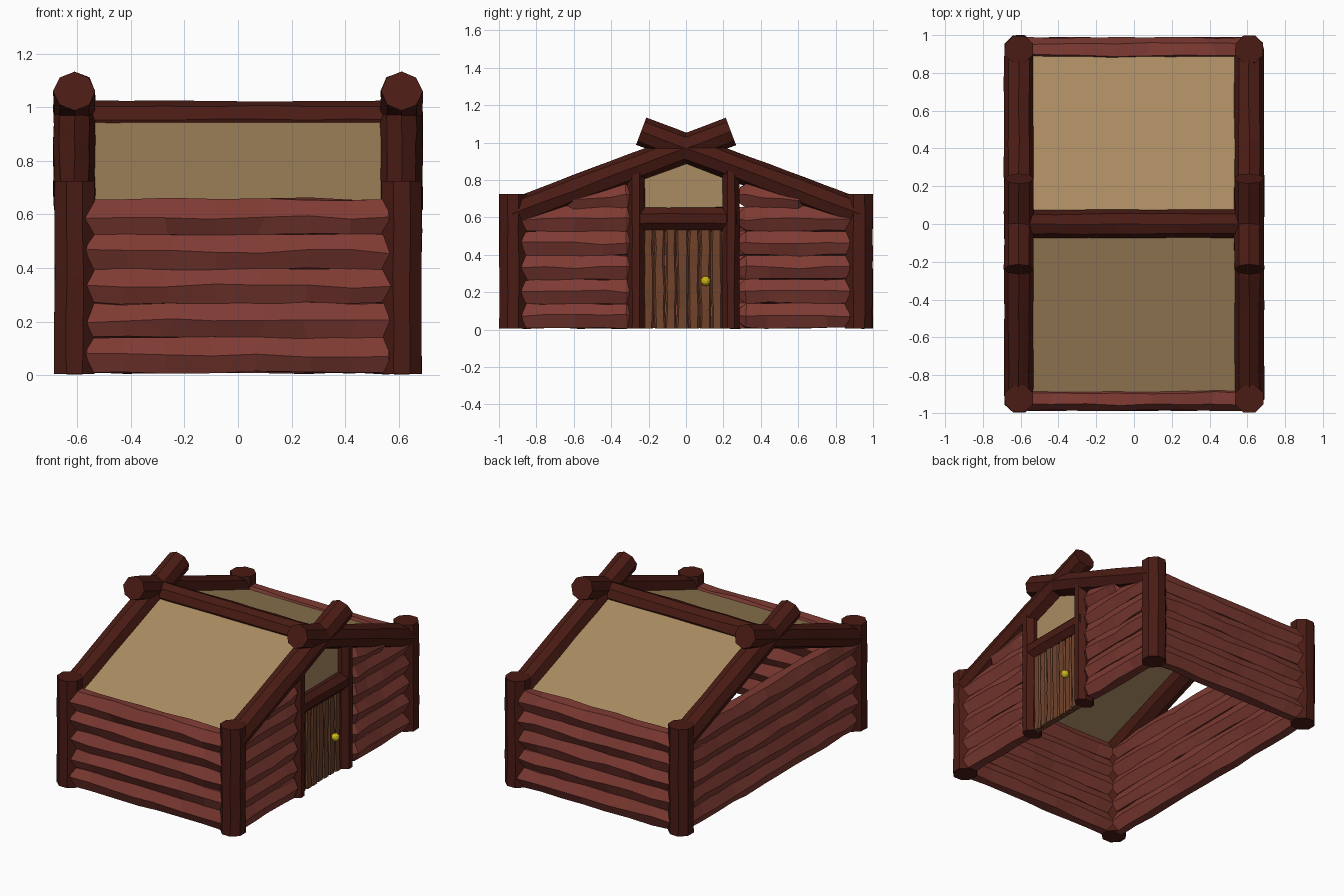
import bpy, bmesh, math, random
from mathutils import Vector

if "Cube" in bpy.data.objects:
    bpy.data.objects.remove(bpy.data.objects["Cube"])

random.seed(4)


def material(name, rgb):
    m = bpy.data.materials.new(name)
    m.diffuse_color = (*rgb, 1)
    m.use_nodes = True
    m.node_tree.nodes["Principled BSDF"].inputs["Base Color"].default_value = m.diffuse_color
    return m


LOG = material("red_log", (0.21, 0.043, 0.033))
BEAM = material("dark_beam", (0.068, 0.011, 0.007))
ROOF = material("canvas", (0.40, 0.26, 0.12))
PLANK = material("plank", (0.16, 0.056, 0.025))
BRASS = material("brass", (0.65, 0.50, 0.01))


def finish(name, bm, mat):
    bmesh.ops.recalc_face_normals(bm, faces=bm.faces[:])
    me = bpy.data.meshes.new(name)
    bm.to_mesh(me)
    bm.free()
    me.materials.append(mat)
    ob = bpy.data.objects.new(name, me)
    bpy.context.collection.objects.link(ob)
    return ob


def timber(name, a, b, rs, ru, mat, sides=8, jitter=0.05, taper=0.0, turn=0.0):
    """Rough-hewn faceted log from a to b; rs / ru are sideways and upward radii."""
    a, b = Vector(a), Vector(b)
    d = (b - a).normalized()
    side = Vector((1, 0, 0)) if abs(d.z) > 0.9 else d.cross(Vector((0, 0, 1))).normalized()
    up = side.cross(d)
    length = (b - a).length
    n = max(3, round(length / 0.17))
    stops = [i / n for i in range(n + 1)]
    if taper:
        e = 0.035 / length
        stops = [0, e] + stops[1:-1] + [1 - e, 1]
    bm = bmesh.new()
    rings = []
    for i, t in enumerate(stops):
        end = i in (0, len(stops) - 1)
        s = 1 - taper if end else 1
        ring = []
        for k in range(sides):
            ang = math.tau * k / sides + turn
            if not end:
                ang += random.uniform(-1, 1) * jitter * 1.6
            q = s * (1 + random.uniform(-jitter, jitter))
            shift = 0 if end else random.uniform(-0.02, 0.02) * min(1, length)
            if taper and i in (1, len(stops) - 2):
                shift *= 0.3
            p = a + d * (t * length + shift)
            ring.append(bm.verts.new(p + side * rs * q * math.cos(ang) + up * ru * q * math.sin(ang)))
        rings.append(ring)
    for r0, r1 in zip(rings, rings[1:]):
        for k in range(sides):
            j = (k + 1) % sides
            bm.faces.new((r0[k], r0[j], r1[j], r1[k]))
    bm.faces.new(rings[0])
    bm.faces.new(rings[-1][::-1])
    return finish(name, bm, mat)


def wall_log(name, a, b):
    return timber(name, a, b, 0.062, 0.075, LOG, sides=6, jitter=0.07, taper=0.4)


def sheet(name, pts, mat):
    bm = bmesh.new()
    bm.faces.new([bm.verts.new(p) for p in pts])
    return finish(name, bm, mat)


X, Y = 0.61, 0.925

# Log walls: front, back, plain left side, and right side split by the doorway
for i in range(5):
    z = 0.075 + i * 0.129
    for s, label in ((-1, "front"), (1, "back")):
        wall_log(f"{label}_wall_log_{i}", (-0.6, s * Y, z), (0.6, s * Y, z))
        wall_log(f"right_wall_{label}_log_{i}", (X, s * 0.285, z), (X, s * 0.91, z))
    wall_log(f"left_wall_log_{i}", (-X, -0.91, z), (-X, 0.91, z))
# Short gable logs above the right wall
for s in (-1, 1):
    wall_log("gable_log", (X, s * 0.285, 0.72), (X, s * 0.64, 0.695))

# Corner posts and crossing rafters
for sx in (-1, 1):
    for sy in (-1, 1):
        timber("corner_post", (sx * X, sy * Y, 0.005), (sx * X, sy * Y, 0.725),
               0.08, 0.078, BEAM, turn=math.pi / 8, jitter=0.03)
        timber("rafter", (sx * X, sy * 0.93, 0.62), (sx * X, -sy * 0.24, 1.06),
               0.078, 0.077, BEAM, jitter=0.03)

# Ridge beam and canvas roof panels
timber("ridge_beam", (-0.6, 0, 0.952), (0.6, 0, 0.952), 0.074, 0.072, BEAM, jitter=0.04)
for s in (-1, 1):
    sheet("roof_panel", [(-0.58, 0, 0.968), (0.58, 0, 0.968),
                         (0.58, s * 0.92, 0.628), (-0.58, s * 0.92, 0.628)], ROOF)

# Door frame and window pane above it
for y in (-0.268, 0.24):
    timber("door_post", (X, y, 0.005), (X, y, 0.86), 0.07, 0.05, BEAM,
           turn=math.pi / 8, jitter=0.03)
timber("door_lintel", (X, -0.29, 0.592), (X, 0.27, 0.592), 0.066, 0.066, BEAM,
       turn=math.pi / 8, jitter=0.03)
sheet("window_pane", [(X, -0.25, 0.6), (X, 0.23, 0.6), (X, 0.23, 0.84),
                      (X, 0, 0.93), (X, -0.25, 0.84)], ROOF)

# Door planks with wavy edges
for i in range(7):
    y = -0.202 + i * 0.061
    bm = bmesh.new()
    rings = []
    for j in range(6):
        z = 0.005 + j * 0.107
        l = y - 0.029 + random.uniform(-0.004, 0.004)
        r = y + 0.029 + random.uniform(-0.004, 0.004)
        f = X + 0.022 + random.uniform(-0.004, 0.004)
        rings.append([bm.verts.new(p) for p in (
            (X - 0.02, l, z), (f - 0.01, l, z), (f, l + 0.009, z),
            (f, r - 0.009, z), (f - 0.01, r, z), (X - 0.02, r, z))])
    for r0, r1 in zip(rings, rings[1:]):
        for k in range(6):
            m = (k + 1) % 6
            bm.faces.new((r0[k], r0[m], r1[m], r1[k]))
    bm.faces.new(rings[0])
    bm.faces.new(rings[-1])
    finish(f"door_plank_{i}", bm, PLANK)

# Door knob
bm = bmesh.new()
bmesh.ops.create_icosphere(bm, subdivisions=2, radius=0.027)
bmesh.ops.translate(bm, verts=bm.verts[:], vec=(X + 0.045, 0.105, 0.26))
finish("door_knob", bm, BRASS)
